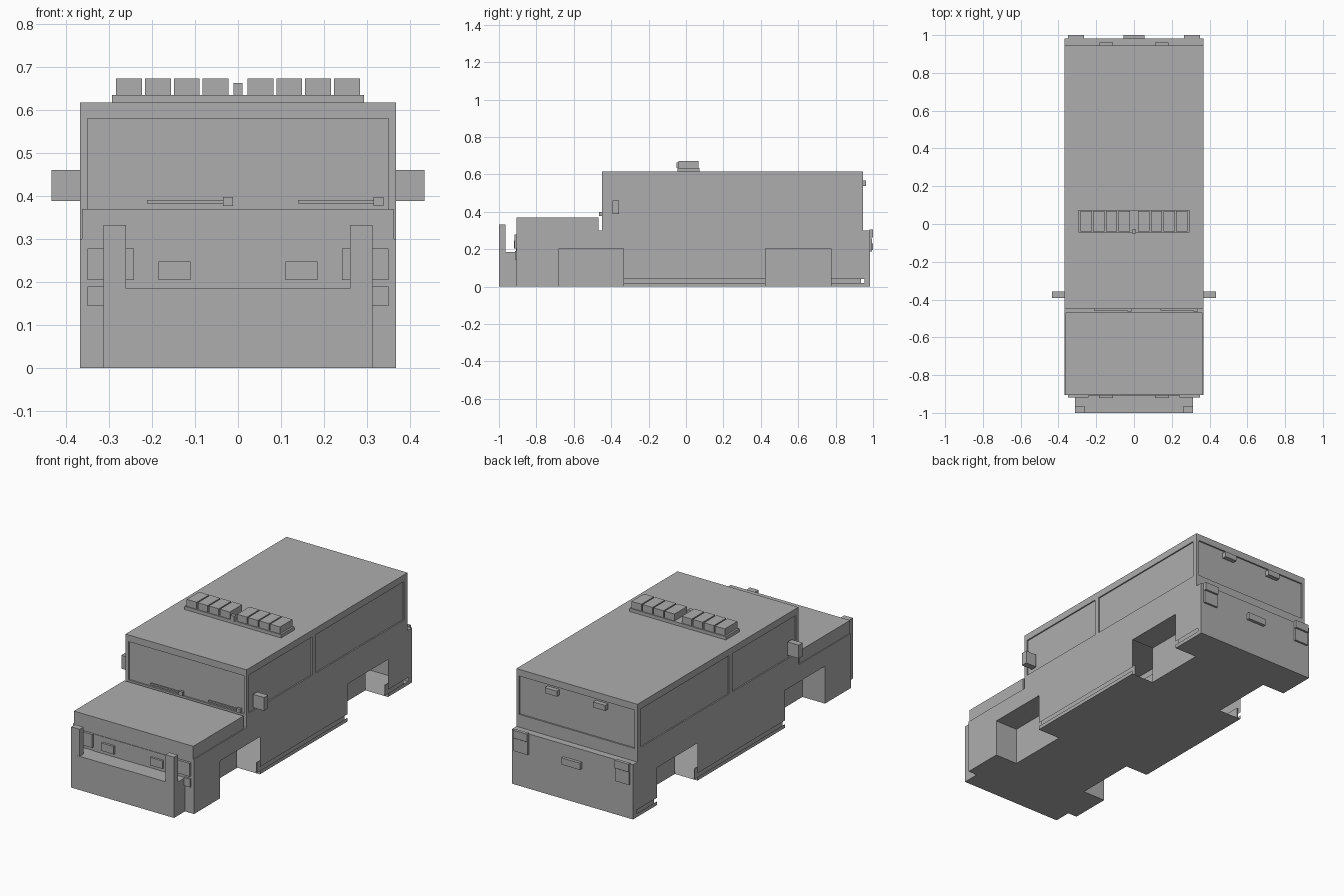
import bpy, bmesh

cube = bpy.data.objects.get("Cube")
if cube:
    bpy.data.objects.remove(cube, do_unlink=True)

grey = bpy.data.materials.new("plain_grey")
grey.use_nodes = True
COLOUR = (0.42, 0.42, 0.42, 1)
grey.diffuse_color = COLOUR
grey.node_tree.nodes["Principled BSDF"].inputs["Base Color"].default_value = COLOUR


def finish(bm, name):
    mesh = bpy.data.meshes.new(name)
    bm.to_mesh(mesh)
    bm.free()
    mesh.materials.append(grey)
    obj = bpy.data.objects.new(name, mesh)
    bpy.context.collection.objects.link(obj)
    return obj


def box(name, x, y, z):
    """Box from (low, high) ranges on each axis."""
    bm = bmesh.new()
    bmesh.ops.create_cube(bm, size=1)
    for v in bm.verts:
        for i, (lo, hi) in enumerate((x, y, z)):
            v.co[i] = lo if v.co[i] < 0 else hi
    return finish(bm, name)


def pair(name, x, y, z):
    box("left_" + name, x, y, z)
    box("right_" + name, (-x[1], -x[0]), y, z)


def between(v, lo, hi):
    return lo < v < hi


# Body layout: key positions along each axis
HALF, WELL_IN, GLASS = 0.367, 0.23, 0.36
XS = [-HALF, -GLASS, -0.35, -WELL_IN, WELL_IN, 0.35, GLASS, HALF]
YS = [-0.905, -0.68, -0.45, -0.442, -0.43, -0.335, 0.12, 0.15,
      0.425, 0.775, 0.915, 0.937, 0.945, 0.955, 0.983]
ZS = [0, 0.02, 0.04, 0.205, 0.3, 0.37, 0.58, 0.617]


def in_well(y):
    return between(y, -0.68, -0.335) or between(y, 0.425, 0.775)


def solid(x, y, z):
    if not (abs(x) < HALF and between(y, YS[0], YS[-1]) and between(z, 0, ZS[-1])):
        return False
    if z < 0.3:
        return not (in_well(y) and abs(x) > WELL_IN and z < 0.205)
    if not between(y, -0.45, 0.945):
        return False
    if between(z, 0.37, 0.58):
        if abs(x) > GLASS and (between(y, -0.43, 0.12) or between(y, 0.15, 0.915)):
            return False
        if abs(x) < 0.35 and (y < -0.442 or y > 0.937):
            return False
    return True


def left_open(axis, pos, mid):
    """Open well ends and the narrow slot above the sill."""
    x, y, z = mid
    if axis == 1 and pos in (-0.335, 0.425, 0.775):
        return z < 0.205 and WELL_IN < abs(x) < HALF
    if axis == 0 and abs(pos) == HALF and between(z, 0.02, 0.04):
        return between(y, -0.335, 0.425) or between(y, 0.775, 0.955)
    return False


def build_body():
    bm = bmesh.new()
    grids = (XS, YS, ZS)
    for axis in range(3):
        a, b = (axis + 1) % 3, (axis + 2) % 3
        for pos in grids[axis]:
            for a0, a1 in zip(grids[a], grids[a][1:]):
                for b0, b1 in zip(grids[b], grids[b][1:]):
                    mid = [0, 0, 0]
                    mid[a], mid[b] = (a0 + a1) / 2, (b0 + b1) / 2
                    mid[axis] = pos - 0.001
                    before = solid(*mid)
                    mid[axis] = pos + 0.001
                    if before == solid(*mid) or left_open(axis, pos, mid):
                        continue
                    corners = []
                    for ca, cb in ((a0, b0), (a1, b0), (a1, b1), (a0, b1)):
                        co = [pos] * 3
                        co[a], co[b] = ca, cb
                        corners.append(bm.verts.new(co))
                    bm.faces.new(corners if before else corners[::-1])
    bmesh.ops.remove_doubles(bm, verts=bm.verts, dist=0.0005)
    bmesh.ops.dissolve_limit(bm, angle_limit=0.01, verts=bm.verts, edges=bm.edges)
    return finish(bm, "body_shell")


build_body()
pair("sill_backing", (0.345, 0.35), (-0.335, 0.425), (0.003, 0.06))
pair("rear_sill_backing", (0.345, 0.35), (0.775, 0.935), (0.003, 0.06))

# Bonnet and front bumper
box("bonnet", (-0.362, 0.362), (-0.905, -0.468), (0.296, 0.37))
box("front_bumper", (-0.312, 0.312), (-1, -0.904), (0, 0.185))
pair("bumper_post", (0.26, 0.312), (-1, -0.966), (0.18, 0.333))

# Front lights and grille
box("grille_plate", (-0.242, 0.242), (-0.908, -0.904), (0.185, 0.278))
pair("headlight", (0.242, 0.35), (-0.918, -0.904), (0.205, 0.278))
pair("grille_light", (0.11, 0.185), (-0.92, -0.907), (0.205, 0.248))
pair("front_signal", (0.312, 0.35), (-0.915, -0.904), (0.145, 0.19))

# Wipers
for side, x in (("right", -0.211), ("left", 0.139)):
    box(side + "_wiper_arm", (x, x + 0.177), (-0.457, -0.449), (0.383, 0.391))
    box(side + "_wiper_pivot", (x + 0.176, x + 0.199), (-0.464, -0.449), (0.377, 0.398))

# Door mirrors
pair("door_mirror", (0.366, 0.433), (-0.393, -0.358), (0.388, 0.461))

# Roof light bar
box("light_bar_base", (-0.293, 0.293), (-0.045, 0.073), (0.616, 0.635))
for i in range(4):
    x = 0.022 + i * 0.067
    pair("roof_lamp_%d" % (i + 1), (x, x + 0.06), (-0.04, 0.068), (0.634, 0.673))
box("light_bar_sensor", (-0.011, 0.011), (-0.05, -0.03), (0.634, 0.663))

# Rear lights, handle and window fittings
pair("rear_lamp_upper", (0.265, 0.35), (0.982, 1), (0.262, 0.305))
pair("rear_lamp_lower", (0.265, 0.35), (0.982, 0.994), (0.188, 0.258))
box("tailgate_handle", (-0.056, 0.056), (0.982, 1), (0.195, 0.232))
pair("rear_window_light", (0.11, 0.183), (0.936, 0.962), (0.538, 0.568))
